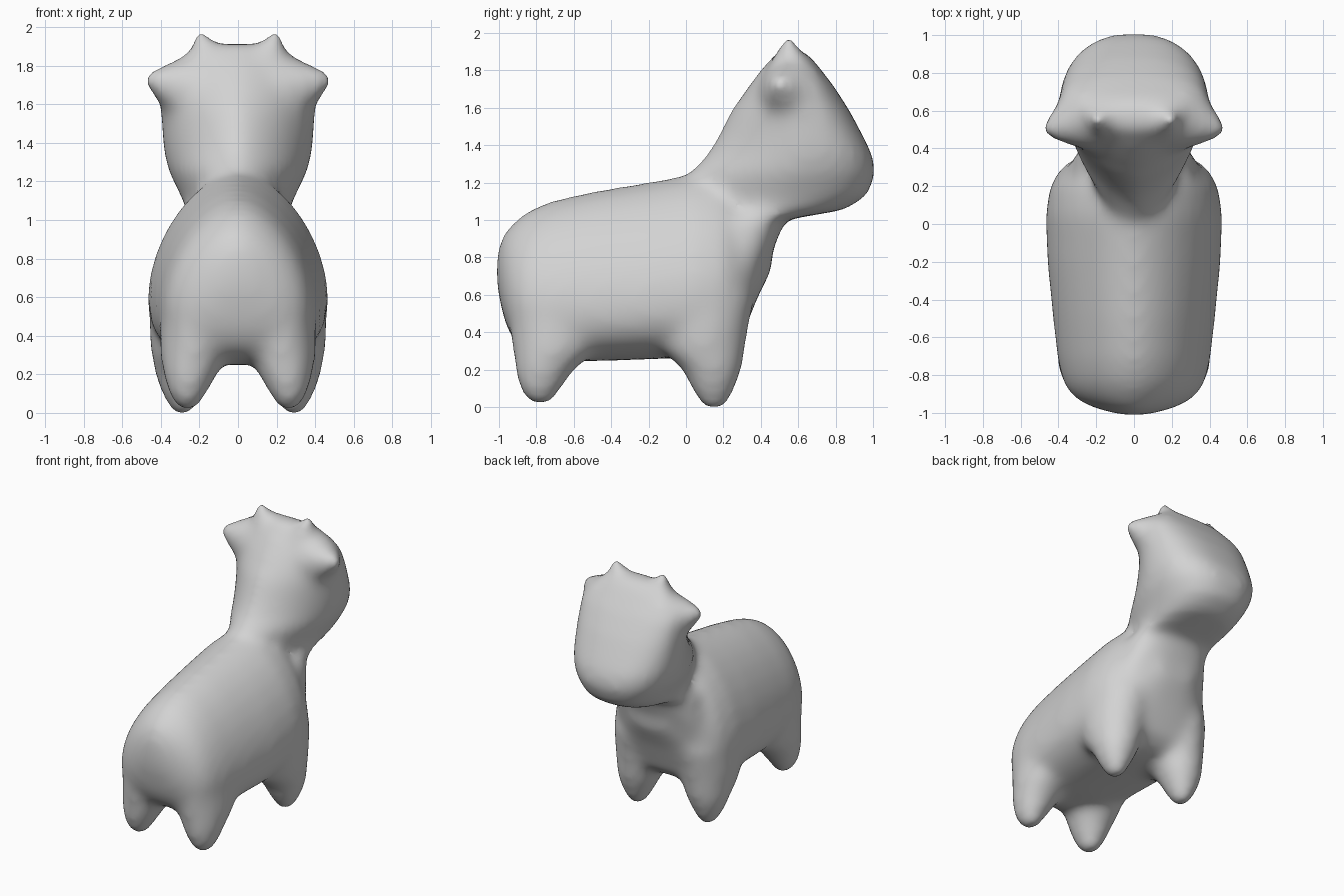
import bpy, bmesh, math
from mathutils import Vector

cube = bpy.data.objects.get("Cube")
if cube:
    bpy.data.objects.remove(cube, do_unlink=True)

SIDES = 32
bm = bmesh.new()


def oval(power_low, power_high):
    """Unit superellipse with a different power on each half of its second axis."""
    points = []
    for i in range(SIDES):
        a = 2 * math.pi * i / SIDES
        c, s = math.cos(a), math.sin(a)
        e = 2 / (power_high if s > 0 else power_low)
        points.append((math.copysign(abs(c) ** e, c), math.copysign(abs(s) ** e, s)))
    return points


def loft(rings):
    """Closed tube through a list of point rings."""
    loops = [[bm.verts.new(p) for p in ring] for ring in rings]
    for a, b in zip(loops, loops[1:]):
        for i in range(SIDES):
            j = (i + 1) % SIDES
            bm.faces.new((a[i], a[j], b[j], b[i]))
    bm.faces.new(loops[0][::-1])
    bm.faces.new(loops[-1])


def split(t, low, mid, high):
    return mid + t * ((high - mid) if t > 0 else (mid - low))


# Torso: y, half width, underside z, back z
torso = [(-1.012, .06, .66, .82), (-.99, .16, .54, .90), (-.96, .25, .43, .95),
         (-.91, .33, .34, 1.0), (-.84, .375, .29, 1.055), (-.72, .405, .25, 1.105),
         (-.5, .43, .245, 1.155), (-.2, .46, .255, 1.205), (.05, .47, .265, 1.25),
         (.2, .445, .28, 1.24), (.29, .38, .35, 1.18), (.38, .26, .58, 1.1), (.46, .14, .74, 1.0)]
section = oval(2.6, 1.75)
loft([[(u * w, y, split(v, lo, lo + .34 * (hi - lo), hi)) for u, v in section]
      for y, w, lo, hi in torso])

# Neck and head: z, back y, front y, half width
head = [(.6, -.1, .375, .39), (.85, -.05, .47, .34), (1.0, -.04, .53, .30),
        (1.055, -.03, .85, .27), (1.13, -.02, .97, .30), (1.25, .01, 1.015, .36),
        (1.35, .11, .997, .385), (1.45, .17, .947, .395), (1.58, .235, .878, .403),
        (1.72, .335, .788, .405), (1.80, .395, .725, .35), (1.87, .46, .67, .27),
        (1.915, .50, .61, .2)]
section = oval(1.55, 2.5)
loft([[(u * w, split(v, back, back + .6 * (front - back), front), z) for u, v in section]
      for z, back, front, w in head])

# Legs: z, x, y, x radius, y radius
hind_leg = [(.6, .19, -.70, .2, .27), (.4, .215, -.69, .19, .25), (.3, .23, -.705, .175, .222),
            (.2, .247, -.755, .142, .16), (.1, .262, -.78, .1, .115),
            (.03, .262, -.78, .06, .07), (.01, .262, -.78, .025, .03)]
front_leg = [(.6, .24, .10, .215, .27), (.4, .26, .09, .2, .24), (.3, .27, .095, .18, .222),
             (.2, .282, .14, .15, .16), (.1, .29, .145, .108, .12),
             (.01, .29, .15, .06, .07), (-.02, .29, .15, .025, .03)]
circle = oval(2, 2)
for side in (-1, 1):
    for leg in (hind_leg, front_leg):
        loft([[(side * x + u * rx, y + v * ry, z) for u, v in circle]
              for z, x, y, rx, ry in leg])


def spike(base, tip, radius):
    """Blunt cone from base to tip."""
    base, tip = Vector(base), Vector(tip)
    axis = tip - base
    turn = axis.to_track_quat('Z', 'Y')
    loft([[base + axis * t + turn @ Vector((u * r, v * r, 0)) for u, v in circle]
          for t, r in ((0, radius), (.5, radius * .62), (1, radius * .18))])


# Horns and ears
for side in (-1, 1):
    spike((side * .13, .55, 1.74), (side * .205, .55, 1.98), .15)
    spike((side * .26, .56, 1.68), (side * .48, .49, 1.735), .19)

bmesh.ops.recalc_face_normals(bm, faces=bm.faces)
mesh = bpy.data.meshes.new("animal_body")
bm.to_mesh(mesh)
bm.free()
body = bpy.data.objects.new("animal_body", mesh)
bpy.context.collection.objects.link(body)

# Fuse the parts into one soft skin
fuse = body.modifiers.new("fuse", 'REMESH')
fuse.mode = 'VOXEL'
fuse.voxel_size = .025
fuse.use_smooth_shade = True
soften = body.modifiers.new("soften", 'SMOOTH')
soften.factor = .5
soften.iterations = 30

# Plain grey
grey = bpy.data.materials.new("light_grey")
grey.use_nodes = True
grey.diffuse_color = (.65, .65, .65, 1)
grey.node_tree.nodes["Principled BSDF"].inputs["Base Color"].default_value = (.65, .65, .65, 1)
mesh.materials.append(grey)
